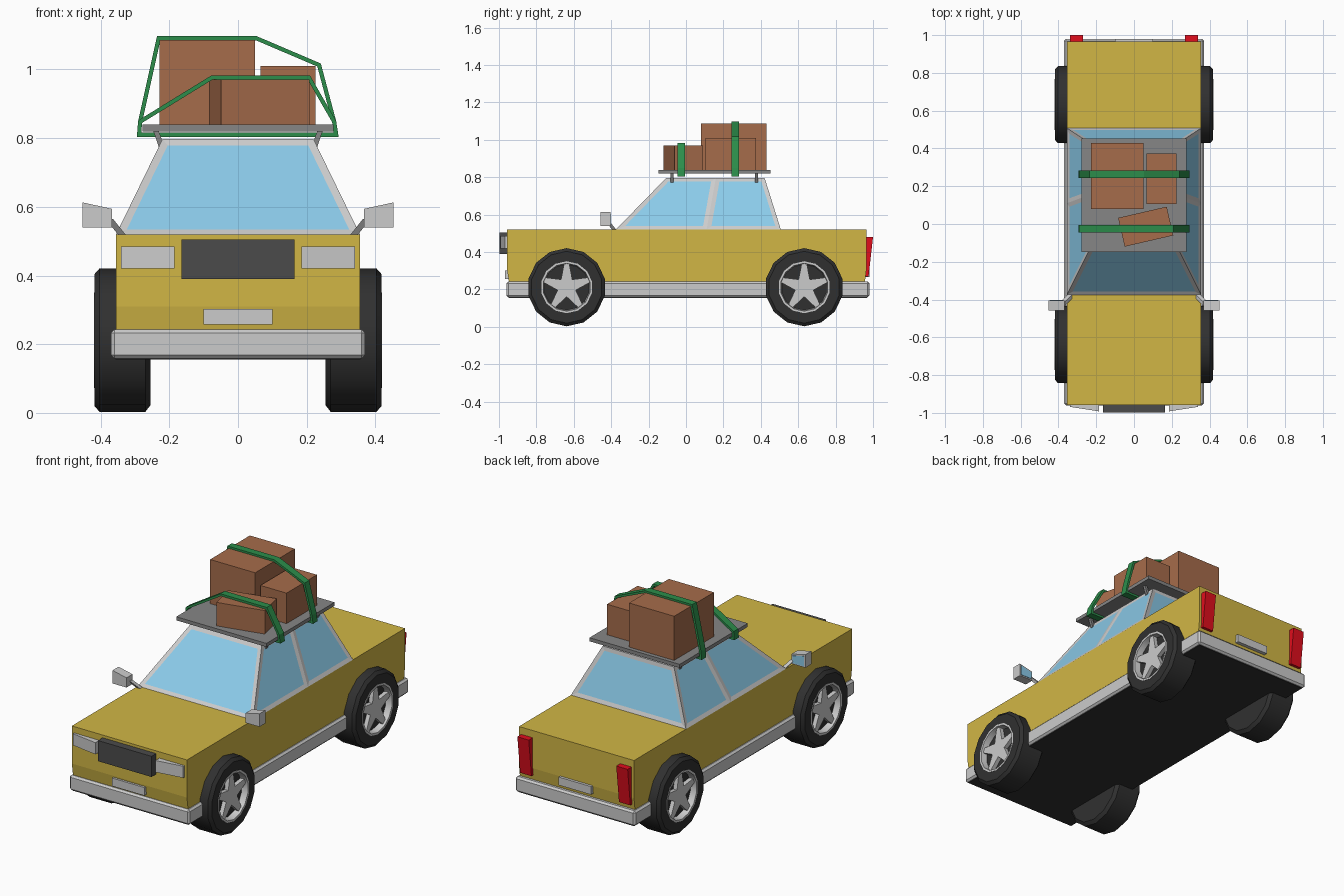
import bpy, bmesh
from math import pi, cos, sin, radians
from mathutils import Matrix, Vector

if "Cube" in bpy.data.objects:
    bpy.data.objects.remove(bpy.data.objects["Cube"])


def mat(name, r, g, b):
    m = bpy.data.materials.new(name)
    m.diffuse_color = (r, g, b, 1)
    m.use_nodes = True
    m.node_tree.nodes["Principled BSDF"].inputs["Base Color"].default_value = m.diffuse_color
    return m


YELLOW = mat("yellow paint", 0.64, 0.47, 0.06)
GLASS = mat("glass", 0.26, 0.60, 0.82)
BROWN = mat("cardboard", 0.38, 0.15, 0.07)
GREEN = mat("strap green", 0.025, 0.27, 0.07)
RED = mat("tail red", 0.75, 0.004, 0.012)
RUBBER = mat("rubber", 0.03, 0.03, 0.03)
DARK = mat("dark grey", 0.07, 0.07, 0.07)
RACK = mat("rack grey", 0.24, 0.24, 0.24)
GREY = mat("light grey", 0.55, 0.55, 0.55)


def finish(name, bm, *mats):
    bmesh.ops.recalc_face_normals(bm, faces=bm.faces)
    me = bpy.data.meshes.new(name)
    bm.to_mesh(me)
    bm.free()
    ob = bpy.data.objects.new(name, me)
    bpy.context.collection.objects.link(ob)
    for m in mats:
        me.materials.append(m)
    return ob


def hull(name, pts, m=GREY):
    bm = bmesh.new()
    for p in pts:
        bm.verts.new(p)
    bmesh.ops.convex_hull(bm, input=bm.verts)
    bmesh.ops.dissolve_limit(bm, angle_limit=0.01, verts=bm.verts, edges=bm.edges)
    return finish(name, bm, m)


def box(name, x, y, z, m=GREY):
    return hull(name, [(a, b, c) for a in x for b in y for c in z], m)


def beam(name, a, b, w, d, m=GREY):
    # slanted bar with horizontal ends
    return hull(name, [(p[0] + i * w / 2, p[1] + j * d / 2, p[2])
                       for p in (a, b) for i in (-1, 1) for j in (-1, 1)], m)


def lathe(name, profile, y, z, m, closed, n=14):
    # profile of (x, radius) turned about an axle along x
    bm = bmesh.new()
    vs = [bm.verts.new((x, y, z - r)) for x, r in profile]
    es = [bm.edges.new(p) for p in zip(vs, vs[1:])]
    if closed:
        es.append(bm.edges.new((vs[-1], vs[0])))
    bmesh.ops.spin(bm, geom=vs + es, cent=(0, y, z), axis=(1, 0, 0),
                   angle=2 * pi, steps=n, use_duplicate=False)
    bmesh.ops.remove_doubles(bm, verts=bm.verts, dist=1e-4)
    ob = finish(name, bm, m)
    bpy.ops.object.select_all(action='DESELECT')
    ob.select_set(True)
    bpy.context.view_layer.objects.active = ob
    bpy.ops.object.shade_smooth_by_angle(angle=radians(30))
    return ob


# body shell with tucked-in nose
profile = [(-0.957, 0.52), (-0.957, 0.31), (-0.945, 0.23), (0.955, 0.23), (0.965, 0.31), (0.965, 0.52)]
hull("body", [(x, y, z) for x in (-0.355, 0.355) for y, z in profile], YELLOW)

# bumper skirt and floor
skirt = box("bumper_skirt", (-0.37, 0.37), (-0.96, 0.98), (0.158, 0.243))
bev = skirt.modifiers.new("bevel", 'BEVEL')
bev.width = 0.01
bev.segments = 1
box("floor_pan", (-0.357, 0.357), (-0.947, 0.967), (0.155, 0.2), RUBBER)

# cabin with inset windows
bm = bmesh.new()
base = [(-0.375, 0.52), (0.11, 0.52), (0.507, 0.52)]
roof = [(-0.105, 0.797), (0.16, 0.797), (0.42, 0.797)]
V = {}
for s in (-1, 1):
    for i in range(3):
        V[s, 0, i] = bm.verts.new((s * 0.355, *base[i]))
        V[s, 1, i] = bm.verts.new((s * 0.22, *roof[i]))
panes = []
for s in (-1, 1):
    for i in (0, 1):
        panes.append(bm.faces.new([V[s, 0, i], V[s, 0, i + 1], V[s, 1, i + 1], V[s, 1, i]]))
for i in (0, 2):
    panes.append(bm.faces.new([V[-1, 0, i], V[1, 0, i], V[1, 1, i], V[-1, 1, i]]))
for k in (0, 1):
    bm.faces.new([V[-1, k, i] for i in range(3)] + [V[1, k, i] for i in (2, 1, 0)])
bmesh.ops.recalc_face_normals(bm, faces=bm.faces)
bmesh.ops.inset_individual(bm, faces=panes, thickness=0.022, depth=-0.003, use_even_offset=True)
for f in panes:
    f.material_index = 1
finish("cabin", bm, GREY, GLASS)

# grille and number plates
box("grille", (-0.165, 0.165), (-0.998, -0.95), (0.39, 0.505), DARK)
box("front_plate", (-0.1, 0.1), (-0.968, -0.94), (0.257, 0.302))
box("rear_plate", (-0.1, 0.1), (0.95, 0.98), (0.267, 0.312))

for s, side in ((-1, "left"), (1, "right")):
    # wedge headlights and tail lights
    hull(side + "_headlight", [(s * x, y, z) for z in (0.42, 0.485) for x, y in
                               ((0.185, -0.95), (0.34, -0.95), (0.185, -0.992), (0.34, -0.968))])
    hull(side + "_tail_light", [(s * x, y, z) for x in (0.27, 0.34) for y, z in
                                ((0.95, 0.27), (0.976, 0.27), (0.95, 0.48), (1.0, 0.48))], RED)
    # door mirrors
    hull(side + "_mirror", [(s * x, y, z) for y in (-0.458, -0.405) for x, z in
                            ((0.367, 0.54), (0.453, 0.54), (0.453, 0.613), (0.367, 0.594))])
    hull(side + "_mirror_glass", [(s * x, y, z) for y in (-0.406, -0.402) for x, z in
                                  ((0.375, 0.547), (0.445, 0.547), (0.445, 0.603), (0.375, 0.587))], GLASS)
    beam(side + "_mirror_arm", (s * 0.335, -0.38, 0.515), (s * 0.375, -0.42, 0.565), 0.022, 0.022)
    # rack feet
    for y, end in ((-0.075, "front"), (0.377, "rear")):
        beam(f"{side}_{end}_rack_foot", (s * 0.222, y, 0.772), (s * 0.24, y, 0.825), 0.016, 0.016, RACK)
    # wheels
    for y, end in ((-0.638, "front"), (0.632, "rear")):
        name, zc = f"{side}_{end}", 0.212
        lathe(name + "_tyre", [(s * x, r) for x, r in
              ((0.255, 0), (0.255, 0.19), (0.27, 0.209), (0.403, 0.209), (0.418, 0.192),
               (0.418, 0.138), (0.385, 0.135), (0.385, 0))], y, zc, RUBBER, False)
        lathe(name + "_rim", [(s * x, r) for x, r in
              ((0.38, 0.139), (0.42, 0.139), (0.42, 0.128), (0.38, 0.122))], y, zc, GREY, True)
        # five tapered spokes joined at the hub
        bm = bmesh.new()
        for k in range(5):
            rot = Matrix.Rotation(k * 2 * pi / 5, 3, 'X')
            vs = [bm.verts.new(rot @ Vector((s * x, w, r)) + Vector((0, y, zc)))
                  for x in (0.38, 0.408) for w, r in
                  ((-0.022, 0.0), (0.022, 0.0), (0.03, 0.041), (0.013, 0.13), (-0.013, 0.13), (-0.03, 0.041))]
            bm.faces.new(vs[:6])
            bm.faces.new(vs[6:])
            for i in range(6):
                j = (i + 1) % 6
                bm.faces.new((vs[i], vs[j], vs[6 + j], vs[6 + i]))
        finish(name + "_spokes", bm, GREY)

# roof rack platform
box("roof_rack", (-0.278, 0.278), (-0.147, 0.453), (0.82, 0.84), RACK)

# luggage boxes
box("large_box", (-0.228, 0.05), (0.08, 0.43), (0.84, 1.086), BROWN)
box("medium_box", (0.065, 0.226), (0.105, 0.373), (0.84, 1.01), BROWN)
small = box("small_box", (-0.132, 0.132), (-0.078, 0.078), (0.84, 0.971), BROWN)
small.location = (0.062, -0.014, 0)
small.rotation_euler.z = radians(13)

# tie-down straps as closed loops around rack and boxes
ends_l = [(-0.288, 0.81), (-0.285, 0.848)]
ends_r = [(0.28, 0.848), (0.286, 0.81)]
for name, y, mid in (("rear_strap", 0.263, [(-0.231, 1.091), (0.053, 1.091), (0.236, 1.013)]),
                     ("front_strap", -0.025, [(-0.075, 0.977), (0.206, 0.977)])):
    loop = ends_l + mid + ends_r
    bm = bmesh.new()
    a, b = ([bm.verts.new((x, y + d, z)) for x, z in loop] for d in (-0.02, 0.02))
    for i in range(len(loop)):
        j = (i + 1) % len(loop)
        bm.faces.new((a[i], a[j], b[j], b[i]))
    sol = finish(name, bm, GREEN).modifiers.new("thickness", 'SOLIDIFY')
    sol.thickness = 0.012
    sol.offset = 0
    sol.use_even_offset = True
